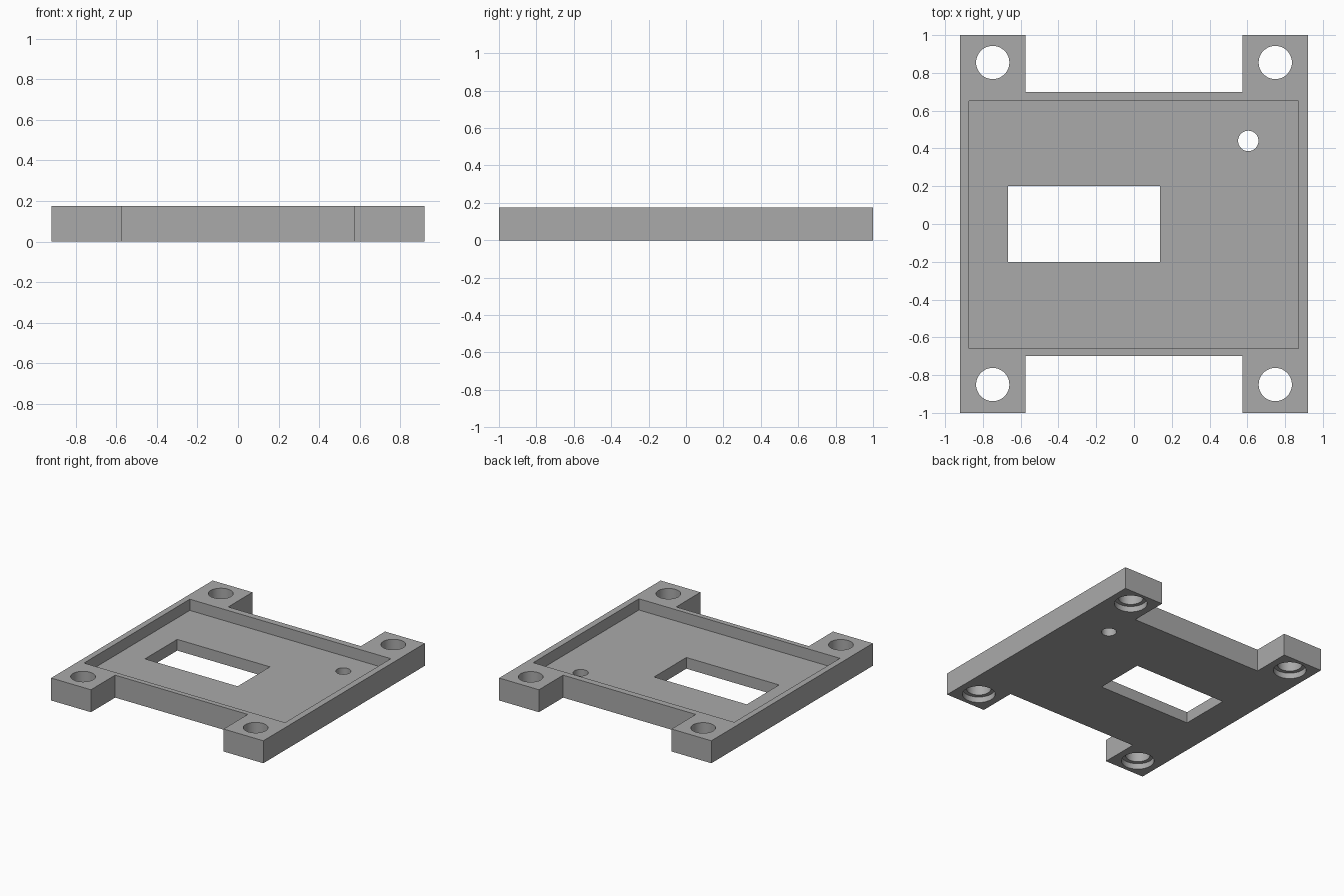
import bpy, bmesh
from mathutils import Matrix

cube = bpy.data.objects.get("Cube")
if cube:
    bpy.data.objects.remove(cube, do_unlink=True)

HEIGHT = 0.176
FLOOR = 0.088

grey = bpy.data.materials.new("plain grey")
grey.use_nodes = True
colour = (0.4, 0.4, 0.4, 1)
grey.diffuse_color = colour
grey.node_tree.nodes["Principled BSDF"].inputs["Base Color"].default_value = colour


def finish(name, bm):
    bmesh.ops.recalc_face_normals(bm, faces=bm.faces)
    mesh = bpy.data.meshes.new(name)
    bm.to_mesh(mesh)
    bm.free()
    mesh.materials.append(grey)
    obj = bpy.data.objects.new(name, mesh)
    bpy.context.collection.objects.link(obj)
    return obj


def box(name, x0, x1, y0, y1, z0, z1):
    bm = bmesh.new()
    place = Matrix.Translation(((x0 + x1) / 2, (y0 + y1) / 2, (z0 + z1) / 2))
    size = Matrix.Diagonal((x1 - x0, y1 - y0, z1 - z0, 1))
    bmesh.ops.create_cube(bm, size=1, matrix=place @ size)
    return finish(name, bm)


def cone(name, x, y, r0, r1, z0, z1):
    bm = bmesh.new()
    bmesh.ops.create_cone(bm, cap_ends=True, segments=48, radius1=r0, radius2=r1,
                          depth=z1 - z0, matrix=Matrix.Translation((x, y, (z0 + z1) / 2)))
    return finish(name, bm)


# H-shaped plate outline, extruded
quarter = [(0.575, -0.7), (0.575, -1), (0.92, -1)]
right = quarter + [(x, -y) for x, y in reversed(quarter)]
outline = right + [(-x, y) for x, y in reversed(right)]
bm = bmesh.new()
face = bm.faces.new([bm.verts.new((x, y, 0)) for x, y in outline])
raised = bmesh.ops.extrude_face_region(bm, geom=[face])["geom"]
bmesh.ops.translate(bm, vec=(0, 0, HEIGHT),
                    verts=[v for v in raised if isinstance(v, bmesh.types.BMVert)])
plate = finish("mounting_plate", bm)

# Recessed tray, window and small pin hole
cutters = [
    box("tray_cutter", -0.873, 0.87, -0.66, 0.65, FLOOR, 0.3),
    box("window_cutter", -0.667, 0.137, -0.2, 0.2, -0.1, 0.3),
    cone("pin_hole_cutter", 0.605, 0.44, 0.054, 0.054, -0.1, 0.3),
]

# Corner screw holes with a wider seat underneath
for x in (-0.748, 0.748):
    for y in (-0.85, 0.855):
        cutters.append(cone("screw_hole_cutter", x, y, 0.088, 0.088, -0.1, 0.3))
        cutters.append(cone("screw_seat_cutter", x, y, 0.118, 0.118, -0.1, 0.045))

for cutter in cutters:
    cut = plate.modifiers.new(cutter.name, "BOOLEAN")
    cut.operation = "DIFFERENCE"
    cut.solver = "EXACT"
    cut.object = cutter
    cutter.hide_render = True
    cutter.hide_set(True)

# Apply the cuts, then drop the cutters
bpy.context.view_layer.update()
cut_mesh = bpy.data.meshes.new_from_object(
    plate.evaluated_get(bpy.context.evaluated_depsgraph_get()))
plate.modifiers.clear()
plate.data = cut_mesh
for cutter in cutters:
    bpy.data.objects.remove(cutter, do_unlink=True)

# Smooth round walls, sharp edges
bpy.context.view_layer.objects.active = plate
plate.select_set(True)
bpy.ops.object.shade_smooth_by_angle()
